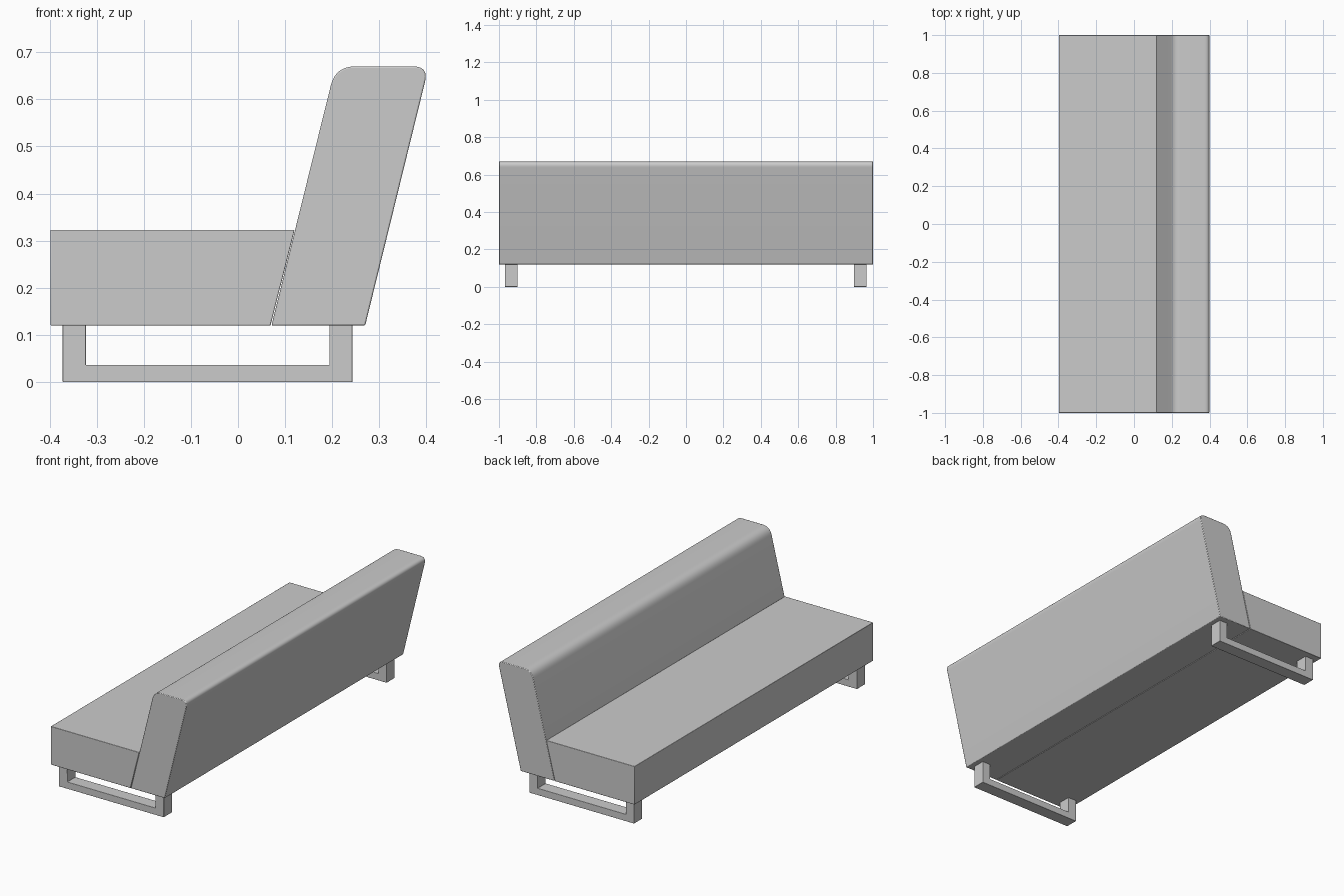
import bpy, bmesh
from mathutils import Vector

if "Cube" in bpy.data.objects:
    bpy.data.objects.remove(bpy.data.objects["Cube"])


def fillet(prev, corner, nxt, length, steps=10):
    """Rounded corner points from the incoming to the outgoing edge."""
    p, c, n = Vector(prev), Vector(corner), Vector(nxt)
    a = c + (p - c).normalized() * length
    b = c + (n - c).normalized() * length
    pts = []
    for i in range(steps + 1):
        t = i / steps
        pts.append(tuple(a * (1 - t) ** 2 + c * 2 * t * (1 - t) + b * t * t))
    return pts


def extrude_profile(name, profile, y0, y1, bevel):
    """Extrude an x-z outline along y."""
    bm = bmesh.new()
    face = bm.faces.new([bm.verts.new((x, y0, z)) for x, z in profile])
    ext = bmesh.ops.extrude_face_region(bm, geom=[face])
    moved = [v for v in ext["geom"] if isinstance(v, bmesh.types.BMVert)]
    bmesh.ops.translate(bm, vec=(0, y1 - y0, 0), verts=moved)
    bmesh.ops.recalc_face_normals(bm, faces=bm.faces)
    mesh = bpy.data.meshes.new(name)
    bm.to_mesh(mesh)
    bm.free()
    obj = bpy.data.objects.new(name, mesh)
    bpy.context.collection.objects.link(obj)
    mod = obj.modifiers.new("soft_edges", "BEVEL")
    mod.width = bevel
    mod.segments = 2
    mod.limit_method = "ANGLE"
    bpy.context.view_layer.objects.active = obj
    obj.select_set(True)
    bpy.ops.object.shade_smooth_by_angle()
    obj.select_set(False)
    return obj


# Seat cushion with a slanted rear face
extrude_profile("seat", [(-0.398, 0.12), (0.069, 0.12), (0.12, 0.323), (-0.398, 0.323)],
                -1, 1, 0.002)

# Leaning backrest with a rounded top
low_front, low_rear = (0.071, 0.12), (0.27, 0.12)
top_rear, top_front = (0.405, 0.67), (0.207, 0.67)
back = [low_front, low_rear]
back += fillet(low_rear, top_rear, top_front, 0.034)
back += fillet(top_rear, top_front, low_front, 0.042)
extrude_profile("backrest", back, -1, 1, 0.003)

# U-shaped sled legs, one near each end
leg = [(-0.372, 0.002), (0.243, 0.002), (0.243, 0.122), (0.194, 0.122),
       (0.194, 0.036), (-0.323, 0.036), (-0.323, 0.122), (-0.372, 0.122)]
leg = [(x, 0.0 if z < 0.01 else z) for x, z in leg]
for name, y in (("front_leg", -0.935), ("rear_leg", 0.932)):
    extrude_profile(name, leg, y - 0.034, y + 0.034, 0.001)
